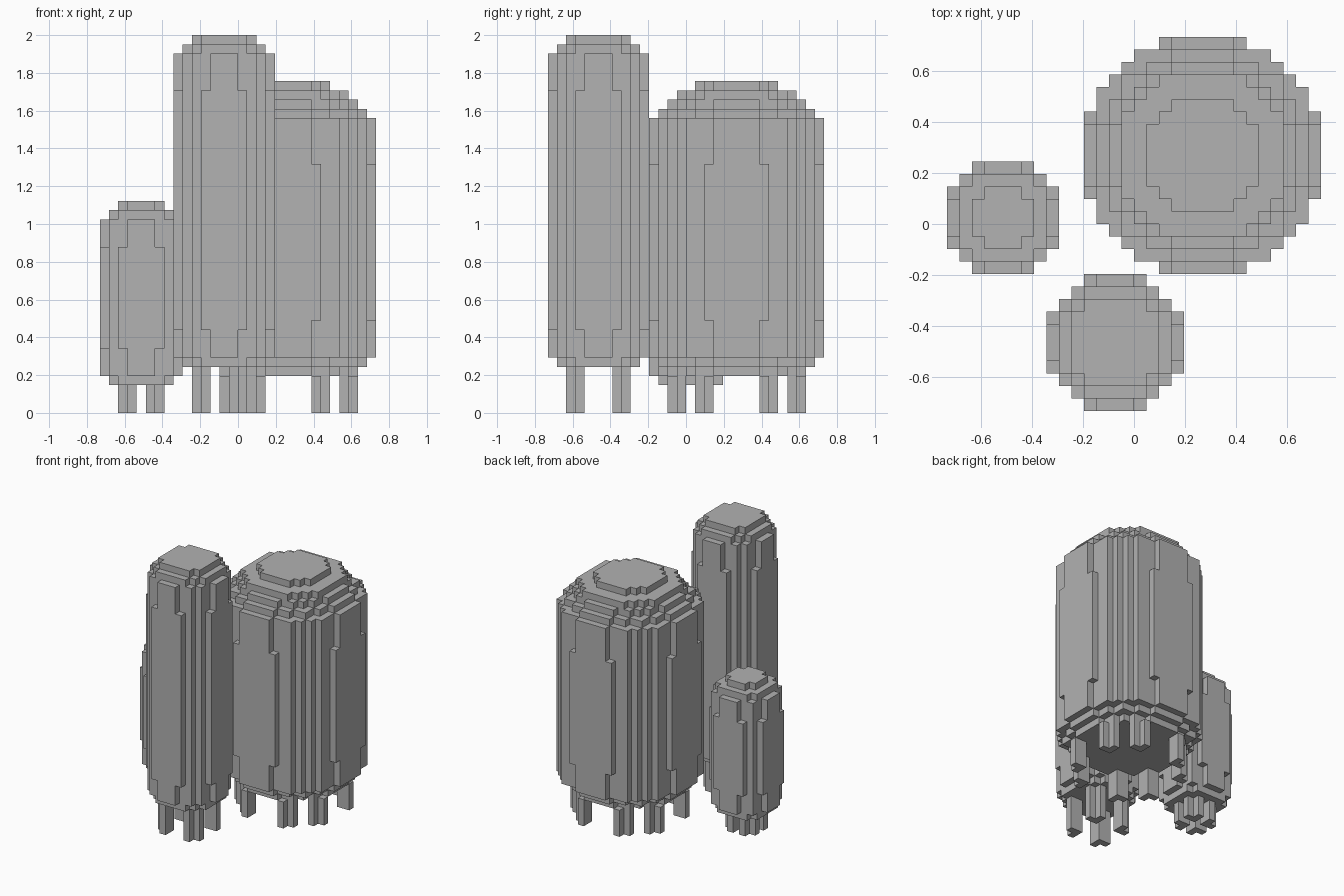
import bpy, bmesh, math

cube = bpy.data.objects.get("Cube")
if cube:
    bpy.data.objects.remove(cube)

U = 2 / 41  # one block

grey = bpy.data.materials.new("plain_grey")
grey.use_nodes = True
colour = (0.445, 0.445, 0.445, 1)
grey.diffuse_color = colour
grey.node_tree.nodes["Principled BSDF"].inputs["Base Color"].default_value = colour


def disc_outline(r2):
    """Stepped outline of a disc of blocks, counter-clockwise."""
    n = math.isqrt(r2)
    right = []
    for y in range(-n, n + 1):
        w = math.isqrt(r2 - y * y) + 0.5
        right += [(w, y - 0.5), (w, y + 0.5)]
    return right + [(-x, y) for x, y in reversed(right)]


def prism(bm, outline, z0, z1):
    verts = [bm.verts.new((x * U, y * U, z0 * U)) for x, y in outline]
    base = bm.faces.new(verts)
    top = bmesh.ops.extrude_face_region(bm, geom=[base], use_keep_orig=True)["geom"]
    moved = [g for g in top if isinstance(g, bmesh.types.BMVert)]
    bmesh.ops.translate(bm, verts=moved, vec=(0, 0, (z1 - z0) * U))


def finish(bm, name, centre):
    bmesh.ops.recalc_face_normals(bm, faces=bm.faces)
    bmesh.ops.dissolve_limit(bm, angle_limit=0.01, verts=bm.verts, edges=bm.edges)
    mesh = bpy.data.meshes.new(name)
    bm.to_mesh(mesh)
    bm.free()
    mesh.materials.append(grey)
    obj = bpy.data.objects.new(name, mesh)
    obj.location = (centre[0] * U, centre[1] * U, 0)
    bpy.context.collection.objects.link(obj)


def tank(name, centre, bottom, layers, legs):
    # Body: stacked stepped discs, each (squared radius, top level)
    bm = bmesh.new()
    z = bottom
    for r2, top in layers:
        prism(bm, disc_outline(r2), z, top)
        z = top
    finish(bm, name + "_body", centre)

    # Legs: two blocks square with the outer corner cut away
    bm = bmesh.new()
    for lx, ly in legs:
        corner = [(-1, -1), (1, -1), (1, 0), (0, 0), (0, 1), (-1, 1)]
        for sx in (1, -1):
            for sy in (1, -1):
                prism(bm, [(sx * (lx + x), sy * (ly + y)) for x, y in corner], 0, bottom)
    finish(bm, name + "_legs", centre)


tank("wide_tank", (5.5, 5.5), 4,
     [(57, 5), (72, 6), (89, 10), (90, 27), (89, 32),
      (72, 33), (57, 34), (45, 35), (20, 36)],
     [(6.5, 3.5), (3.5, 6.5)])

tank("tall_tank", (-1.5, -9.5), 5,
     [(20, 6), (27, 9), (30, 35), (27, 39), (20, 40), (13, 41)],
     [(2.5, 2.5)])

tank("small_tank", (-10.5, 0.5), 3,
     [(13, 4), (18, 7), (20, 18), (18, 21), (13, 22), (5, 23)],
     [(1.5, 1.5)])
